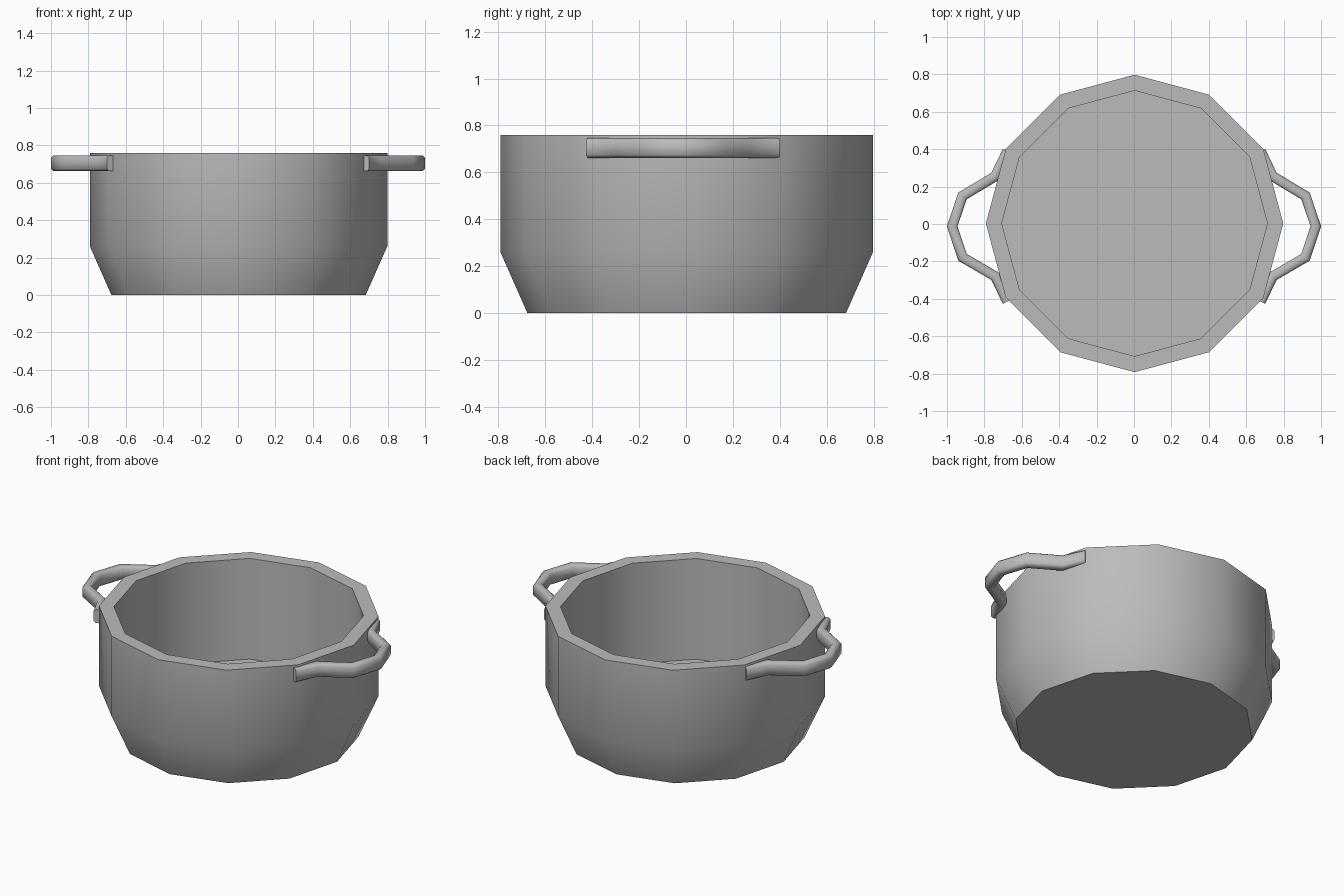
import bpy, bmesh, math
from mathutils import Vector

cube = bpy.data.objects.get("Cube")
if cube:
    bpy.data.objects.remove(cube, do_unlink=True)

grey = bpy.data.materials.new("pot grey")
grey.use_nodes = True
colour = (0.5, 0.5, 0.5, 1)
grey.diffuse_color = colour
grey.node_tree.nodes["Principled BSDF"].inputs["Base Color"].default_value = colour


def build(name, rings, smooth_angle):
    """Skin a list of closed rings, cap both ends and shade smoothly."""
    bm = bmesh.new()
    loops = [[bm.verts.new(p) for p in ring] for ring in rings]
    n = len(loops[0])
    for a, b in zip(loops, loops[1:]):
        for i in range(n):
            j = (i + 1) % n
            bm.faces.new((a[i], a[j], b[j], b[i]))
    bm.faces.new(loops[0])
    bm.faces.new(loops[-1])
    bmesh.ops.recalc_face_normals(bm, faces=bm.faces)
    mesh = bpy.data.meshes.new(name)
    bm.to_mesh(mesh)
    bm.free()
    mesh.materials.append(grey)
    obj = bpy.data.objects.new(name, mesh)
    bpy.context.collection.objects.link(obj)
    bpy.ops.object.select_all(action="DESELECT")
    obj.select_set(True)
    bpy.context.view_layer.objects.active = obj
    bpy.ops.object.shade_smooth_by_angle(angle=math.radians(smooth_angle))
    return obj


# Pot body: outer wall with tapered foot, flat rim, straight inner wall and floor
SIDES = 12
profile = [(0.68, 0), (0.795, 0.26), (0.795, 0.76), (0.71, 0.76), (0.71, 0.13)]


def pot_ring(r, z):
    angles = [2 * math.pi * i / SIDES for i in range(SIDES)]
    return [(0.003 + r * math.cos(a), 0.003 + r * math.sin(a), z) for a in angles]


build("pot_body", [pot_ring(r, z) for r, z in profile], 35)

# Handles: chamfered bar swept along a bent path in plan, one on each side
path = [Vector(p) for p in [(0.677, 0.39), (0.742, 0.255), (0.917, 0.15), (0.972, -0.012),
                            (0.917, -0.178), (0.742, -0.28), (0.677, -0.415)]]
HALF_W, HALF_H, CHAMFER, MID_Z = 0.027, 0.042, 0.013, 0.704
quarter = [(HALF_W, HALF_H - CHAMFER), (HALF_W - CHAMFER, HALF_H)]
section = (quarter + [(-u, v) for u, v in reversed(quarter)]
           + [(-u, -v) for u, v in quarter] + [(u, -v) for u, v in reversed(quarter)])


def handle(name, side):
    rings = []
    for i, p in enumerate(path):
        before = (p - path[max(i - 1, 0)]).normalized()
        after = (path[min(i + 1, len(path) - 1)] - p).normalized()
        along = (before + after).normalized()
        across = Vector((-along.y, along.x))
        # Widen at the bends so the bar keeps its thickness
        mitre = 1 / max(along.dot(before), along.dot(after))
        rings.append([(side * (p.x + across.x * u * mitre),
                       p.y + across.y * u * mitre, MID_Z + v) for u, v in section])
    build(name, rings, 50)


handle("left_handle", 1)
handle("right_handle", -1)
